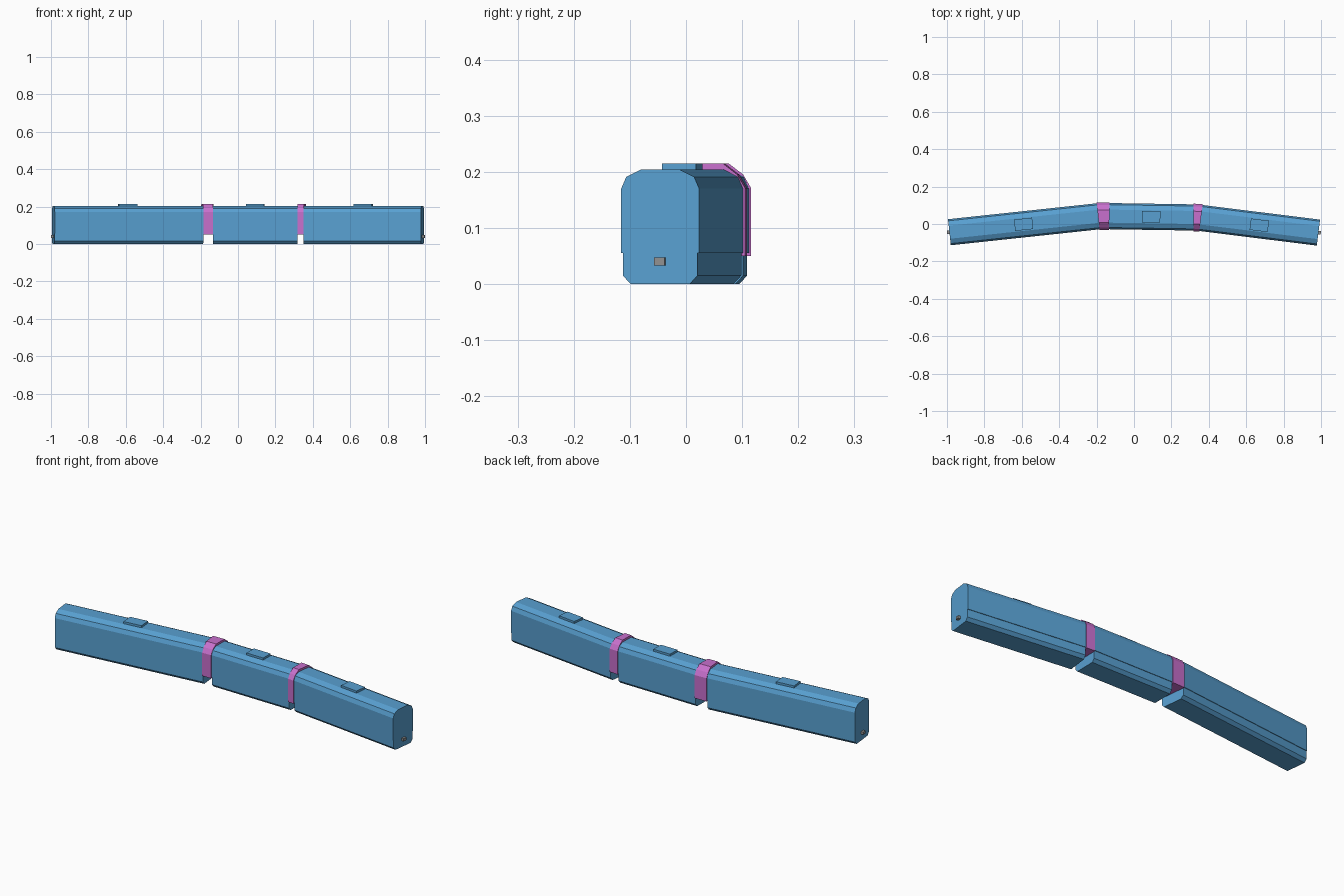
import bpy, bmesh, math
from mathutils import Vector

if "Cube" in bpy.data.objects:
    bpy.data.objects.remove(bpy.data.objects["Cube"])


def material(name, rgb):
    m = bpy.data.materials.new(name)
    m.diffuse_color = (*rgb, 1)
    m.use_nodes = True
    m.node_tree.nodes["Principled BSDF"].inputs["Base Color"].default_value = m.diffuse_color
    return m


BLUE = material("body blue", (0.098, 0.352, 0.640))
PINK = material("gangway pink", (0.578, 0.162, 0.610))
GREY = material("coupler grey", (0.28, 0.28, 0.28))

# Half cross-sections as (half width, height), bottom to top
BODY = [(0.053, 0), (0.067, 0.015), (0.067, 0.055), (0.070, 0.055),
        (0.070, 0.170), (0.061, 0.191), (0.035, 0.204)]
BELLOWS = [(0.074, 0.050), (0.074, 0.171), (0.060, 0.195), (0.034, 0.215)]


def loft(name, half, end_a, end_b, mat):
    """Sweep a mirrored section between two (centre, side direction) frames."""
    section = half + [(-w, z) for w, z in reversed(half)]
    bm = bmesh.new()
    rings = []
    for centre, side in (end_a, end_b):
        rings.append([bm.verts.new((centre.x + side.x * w, centre.y + side.y * w, z))
                      for w, z in section])
    n = len(section)
    for i in range(n):
        j = (i + 1) % n
        bm.faces.new((rings[0][i], rings[0][j], rings[1][j], rings[1][i]))
    bm.faces.new(rings[0])
    bm.faces.new(rings[1])
    bmesh.ops.recalc_face_normals(bm, faces=bm.faces)
    mesh = bpy.data.meshes.new(name)
    bm.to_mesh(mesh)
    bm.free()
    mesh.materials.append(mat)
    obj = bpy.data.objects.new(name, mesh)
    bpy.context.collection.objects.link(obj)
    return obj


def box(name, x, y, z, size, angle, mat):
    bpy.ops.mesh.primitive_cube_add(size=1, location=(x, y, z), rotation=(0, 0, angle))
    obj = bpy.context.object
    obj.name = name
    obj.scale = size
    obj.data.materials.append(mat)
    return obj


# Cars: name, centreline start and end, roof unit position along x
CARS = [("rear_car", (-0.987, -0.044), (-0.192, 0.041), -0.590),
        ("middle_car", (-0.132, 0.042), (0.318, 0.035), 0.092),
        ("front_car", (0.358, 0.032), (0.986, -0.046), 0.670)]
frames = []
for name, a, b, roof_x in CARS:
    a, b = Vector(a), Vector(b)
    d = (b - a).normalized()
    side = Vector((-d.y, d.x))
    angle = math.atan2(d.y, d.x)
    frames.append(((a, side), (b, side)))
    loft(name + "_body", BODY, (a, side), (b, side), BLUE)
    # Roof unit sits on the centreline
    p = a.lerp(b, (roof_x - a.x) / (b.x - a.x))
    box(name + "_roof_unit", p.x, p.y, 0.207, (0.097, 0.061, 0.016), angle, BLUE)
    # Couplers on the two outer ends only
    for tip, sign in ((a, -1), (b, 1)):
        if abs(tip.x) > 0.9:
            c = tip + d * sign * 0.003
            box(name + "_coupler", c.x, c.y, 0.040, (0.020, 0.019, 0.014), angle, GREY)

# Gangway bellows bridging neighbouring cars
for i in range(2):
    loft("gangway_%d" % (i + 1), BELLOWS, frames[i][1], frames[i + 1][0], PINK)
